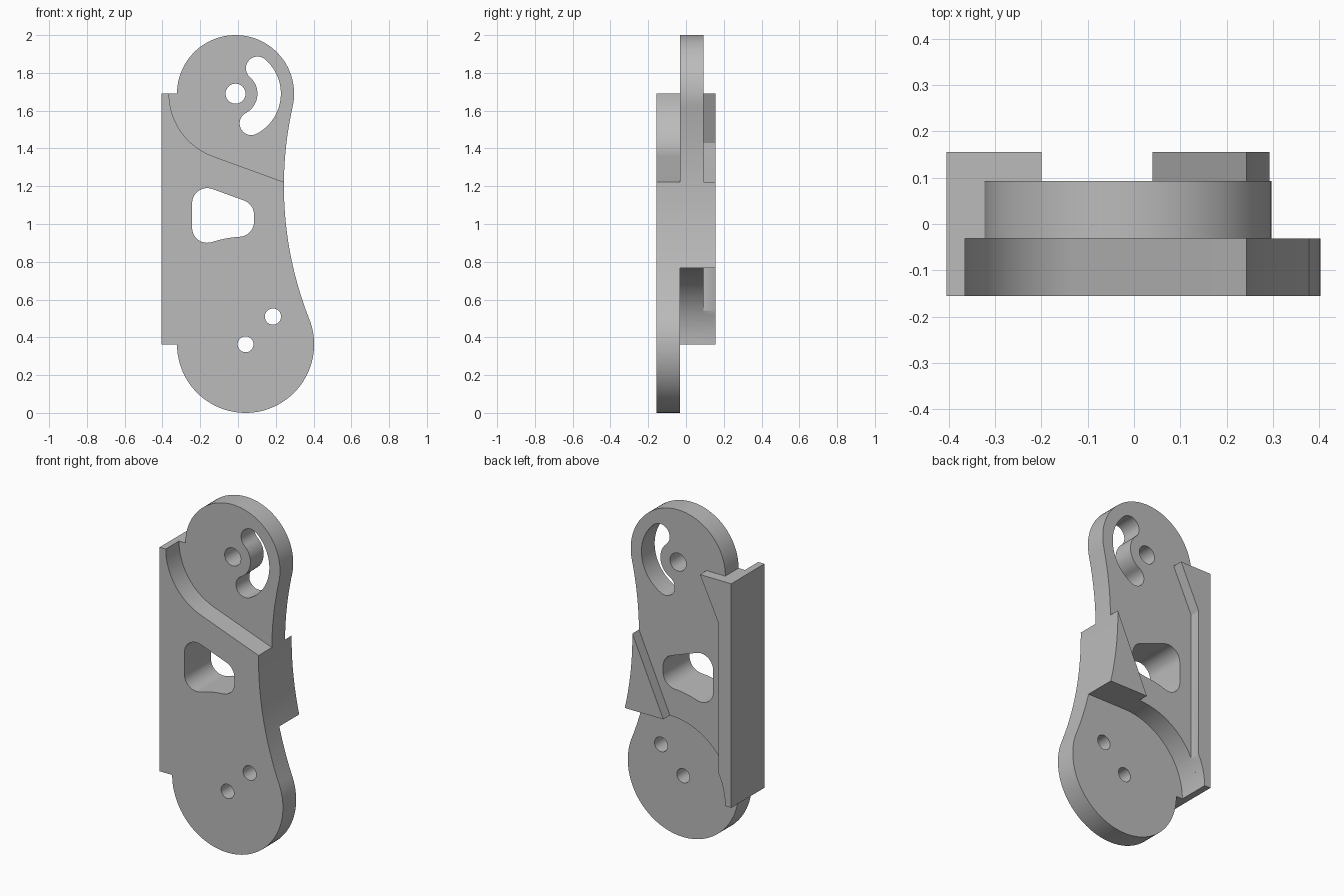
import bpy, bmesh
from math import sin, cos, radians, degrees, atan2, asin, sqrt, hypot, pi

cube = bpy.data.objects.get("Cube")
if cube:
    bpy.data.objects.remove(cube, do_unlink=True)

grey = bpy.data.materials.new("plain grey")
grey.use_nodes = True
grey.diffuse_color = (0.5, 0.5, 0.5, 1)
grey.node_tree.nodes["Principled BSDF"].inputs["Base Color"].default_value = (0.5, 0.5, 0.5, 1)

# Key dimensions in the x-z plane
TOP, TOP_R = (-0.013, 1.69), 0.31       # upper rounded end
LOW, LOW_R = (0.04, 0.363), 0.363       # lower rounded end
WAIST, WAIST_R = (2.163, 1.202), 1.92   # concave right edge
CLEAR = 0.042                           # gap around the rounded ends
LEFT, INNER = -0.405, -0.323            # spine wall
STEP_TOP, STEP_LOW = 1.222, 0.768       # where layers end on the right edge
Y0, Y1, Y2, Y3 = -0.155, -0.031, 0.093, 0.155


def arc(c, r, a, b, step=4):
    n = max(2, round(abs(b - a) / step))
    return [(c[0] + r * cos(radians(a + (b - a) * i / n)),
             c[1] + r * sin(radians(a + (b - a) * i / n))) for i in range(n + 1)]


def circle(c, r):
    return arc(c, r, 0, 360, 9)[:-1]


def angle_to(p, q):
    return degrees(atan2(q[1] - p[1], q[0] - p[0]))


def waist_angle(z):
    return 180 - degrees(asin((z - WAIST[1]) / WAIST_R))


def waist(a, b):
    return arc(WAIST, WAIST_R, a, b, 1)


def layer(name, y_front, y_back, outline, holes=()):
    """Extrude a filled outline with holes between two depths."""
    curve = bpy.data.curves.new(name, 'CURVE')
    curve.dimensions = '2D'
    curve.fill_mode = 'BOTH'
    curve.extrude = (y_back - y_front) / 2
    for loop in (outline, *holes):
        pts = [p for i, p in enumerate(loop)
               if hypot(p[0] - loop[i - 1][0], p[1] - loop[i - 1][1]) > 1e-4]
        spline = curve.splines.new('POLY')
        spline.points.add(len(pts) - 1)
        for sp, p in zip(spline.points, pts):
            sp.co = (p[0], p[1], 0, 1)
        spline.use_cyclic_u = True
    temp = bpy.data.objects.new(name + "_curve", curve)
    bpy.context.collection.objects.link(temp)
    dg = bpy.context.evaluated_depsgraph_get()
    mesh = bpy.data.meshes.new_from_object(temp.evaluated_get(dg))
    bpy.data.objects.remove(temp, do_unlink=True)
    # Stand the profile upright and weld it
    bm = bmesh.new()
    bm.from_mesh(mesh)
    mid = (y_front + y_back) / 2
    for v in bm.verts:
        v.co = (v.co.x, mid - v.co.z, v.co.y)
    bmesh.ops.remove_doubles(bm, verts=bm.verts, dist=1e-5)
    bmesh.ops.recalc_face_normals(bm, faces=bm.faces)
    bm.to_mesh(mesh)
    bm.free()
    mesh.materials.clear()
    mesh.materials.append(grey)
    ob = bpy.data.objects.new(name, mesh)
    bpy.context.collection.objects.link(ob)
    return ob


# Right edge in three shared runs
a_top, a_low = angle_to(WAIST, TOP), angle_to(WAIST, LOW) % 360
a_top %= 360
a_st, a_sl = waist_angle(STEP_TOP), waist_angle(STEP_LOW)
edge_top, edge_mid, edge_low = waist(a_top, a_st), waist(a_st, a_sl), waist(a_sl, a_low)
step_top, step_low = edge_mid[0], edge_mid[-1]

# Window with rounded corners and a lower side concentric with the low end
wr, arch = 0.08, 0.57
xl, xr = -0.163, 0.005
low_z = lambda x: LOW[1] + sqrt((arch + wr) ** 2 - (x - LOW[0]) ** 2)
bl, br = (xl, low_z(xl)), (xr, low_z(xr))
tl, tr = (xl, 1.11), (xr, 1.049)
al, ar = angle_to(LOW, bl), angle_to(LOW, br)
window = (arc(tr, wr, 0, 70, 10) + arc(tl, wr, 70, 180, 10) + arc(bl, wr, 180, 180 + al, 10)
          + arc(LOW, arch, al, ar) + arc(br, wr, 180 + ar, 360, 10))

# Curved slot around the upper pivot
sr, sw, s0, s1 = 0.178, 0.062, -62, 49
end = lambda a: (TOP[0] + sr * cos(radians(a)), TOP[1] + sr * sin(radians(a)))
slot = (arc(TOP, sr + sw, s0, s1) + arc(end(s1), sw, s1, s1 + 180, 10)
        + arc(TOP, sr - sw, s1, s0) + arc(end(s0), sw, s0 + 180, s0 + 360, 10))

low_clear = arc(LOW, LOW_R + CLEAR, 90, 180)

# Front plate with the lower rounded end
front = layer("link_plate", Y0, Y1,
              [(LEFT, TOP[1]), (LEFT, LOW[1])]
              + arc(LOW, LOW_R, 180, 360 + a_low - 180)
              + edge_low[::-1] + edge_mid[::-1]
              + arc(TOP, TOP_R + CLEAR, 250, 180),
              [window, circle(LOW, 0.042), circle((0.185, 0.51), 0.043)])

# Middle plate with the upper rounded end
middle = layer("middle_plate", Y1, Y2,
               [(LEFT, LOW[1]), (LEFT, TOP[1])]
               + arc(TOP, TOP_R, 180, a_top - 180)
               + edge_top + edge_mid + low_clear,
               [window, slot, circle(TOP, 0.053)])

# Rear spine rib, notched around the lower end
notch = degrees(asin((LOW[0] - INNER) / (LOW_R + CLEAR))) + 90
spine = layer("spine_rib", Y2, Y3,
              [(LEFT, LOW[1]), (LEFT, TOP[1]), (-0.2, TOP[1]), (INNER, 1.43)]
              + arc(LOW, LOW_R + CLEAR, notch, 180))

# Rear triangular rib on the right edge
gusset = layer("side_rib", Y2, Y3, edge_mid + [(LOW[0], STEP_LOW)])

# Fuse the layers into one solid
for part in (middle, spine, gusset):
    mod = front.modifiers.new("fuse_" + part.name, 'BOOLEAN')
    mod.operation = 'UNION'
    mod.solver = 'EXACT'
    mod.object = part
dg = bpy.context.evaluated_depsgraph_get()
solid = bpy.data.meshes.new_from_object(front.evaluated_get(dg))
front.modifiers.clear()
front.data = solid
for part in (middle, spine, gusset):
    bpy.data.objects.remove(part, do_unlink=True)

bpy.ops.object.select_all(action='DESELECT')
front.select_set(True)
bpy.context.view_layer.objects.active = front
bpy.ops.object.shade_smooth_by_angle(angle=radians(25))
